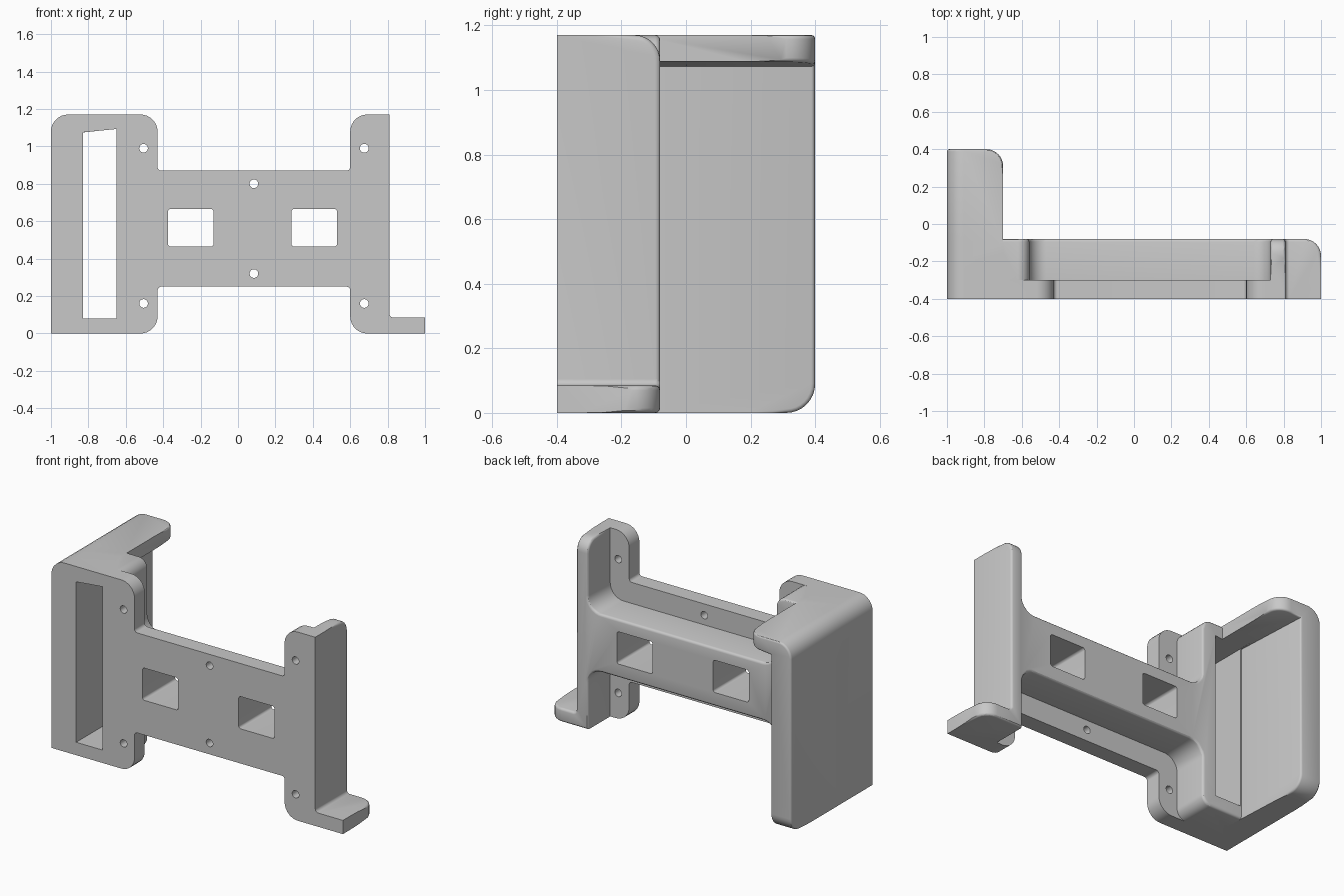
import bpy, bmesh, math
from mathutils import Vector

if "Cube" in bpy.data.objects:
    bpy.data.objects.remove(bpy.data.objects["Cube"])

grey = bpy.data.materials.new("light_grey")
grey.use_nodes = True
grey.diffuse_color = (0.58, 0.58, 0.58, 1)
grey.node_tree.nodes["Principled BSDF"].inputs["Base Color"].default_value = (0.58, 0.58, 0.58, 1)


def rounded(corners, steps=7):
    """Turn counter-clockwise (x, z, radius) corners into a filleted outline."""
    out = []
    n = len(corners)
    for i, (x, z, r) in enumerate(corners):
        p = Vector((x, z))
        if not r:
            out.append(p)
            continue
        a = (Vector(corners[i - 1][:2]) - p).normalized()
        b = (Vector(corners[(i + 1) % n][:2]) - p).normalized()
        half = a.angle(b) / 2
        centre = p + (a + b).normalized() * (r / math.sin(half))
        start = p + a * (r / math.tan(half)) - centre
        end = p + b * (r / math.tan(half)) - centre
        for k in range(steps + 1):
            out.append(centre + start.lerp(end, k / steps).normalized() * r)
    return out


def bevel(bm, edges, size, segments):
    bmesh.ops.bevel(bm, geom=edges, offset=size, segments=segments, profile=0.5,
                    affect='EDGES', clamp_overlap=False)


def slab(name, corners, y0, y1, corner_rounds=(), rim=0, adjust=None):
    """Extrude an x-z outline along y, rounding chosen edges and the back rim."""
    bm = bmesh.new()
    outline = rounded(corners)
    front = [bm.verts.new((p.x, y0, p.y)) for p in outline]
    back = [bm.verts.new((p.x, y1, p.y)) for p in outline]
    bm.faces.new(front)
    bm.faces.new(back[::-1])
    for i in range(len(outline)):
        bm.faces.new((front[i], front[i - 1], back[i - 1], back[i]))
    if adjust:
        for v in bm.verts:
            adjust(v.co)
    bm.normal_update()
    for midpoint, size in corner_rounds:
        edge = min(bm.edges, key=lambda e: ((e.verts[0].co + e.verts[1].co) / 2 - Vector(midpoint)).length)
        bevel(bm, [edge], size, 8)
    if rim:
        bm.normal_update()
        bevel(bm, [e for e in bm.edges if e.calc_face_angle(0) > 0.7
                   and min(v.co.y for v in e.verts) > y0 + 0.001], rim, 3)
    mesh = bpy.data.meshes.new(name)
    bm.to_mesh(mesh)
    bm.free()
    mesh.materials.append(grey)
    obj = bpy.data.objects.new(name, mesh)
    bpy.context.collection.objects.link(obj)
    return obj


def combine(target, other, operation):
    mod = target.modifiers.new(operation, 'BOOLEAN')
    mod.operation = operation
    mod.solver = 'EXACT'
    mod.object = other
    bpy.context.view_layer.objects.active = target
    bpy.ops.object.modifier_apply(modifier=mod.name)
    bpy.data.objects.remove(other)


TOP, FRONT, BACK = 1.17, -0.4, -0.08

# Deep body: side columns, cross beam and foot
bracket = slab("bracket", [
    (-1, 0, 0), (-0.56, 0, 0.06), (-0.56, 0.38, 0.09), (0.73, 0.38, 0.09), (0.73, 0, 0),
    (1, 0, 0), (1, 0.085, 0), (0.81, 0.085, 0.02), (0.81, TOP, 0), (0.73, TOP, 0),
    (0.73, 0.74, 0.09), (-0.56, 0.74, 0.09), (-0.56, TOP, 0.06), (-1, TOP, 0.09)],
    FRONT, BACK,
    [((1, BACK, 0.0425), 0.09), ((0.77, BACK, TOP), 0.08)], rim=0.015)

# Thin front flange with screw ears
flange = slab("flange", [
    (-0.9, 0, 0), (-0.43, 0, 0.09), (-0.43, 0.25, 0.02), (0.6, 0.25, 0.02), (0.6, 0, 0.09),
    (0.78, 0, 0), (0.78, TOP, 0), (0.6, TOP, 0.09), (0.6, 0.87, 0.02), (-0.43, 0.87, 0.02),
    (-0.43, TOP, 0.09), (-0.9, TOP, 0)], FRONT, -0.3)
combine(bracket, flange, 'UNION')


# Side wall with overhanging top lip
def taper(co):
    if co.y < 0 and abs(co.x + 0.86) < 0.001:
        co.x = -0.83


side_wall = slab("side_wall", [
    (-1, 0, 0), (-0.86, 0, 0), (-0.86, 1.073, 0), (-0.7, 1.088, 0), (-0.7, TOP, 0),
    (-1, TOP, 0.09)], -0.2, 0.4,
    [((-0.93, 0.4, 0), 0.09), ((-0.7, 0.4, 1.13), 0.09)], rim=0.012, adjust=taper)
combine(bracket, side_wall, 'UNION')

# Tall slot beside the wall
slot = slab("slot", [(-0.83, 0.08, 0), (-0.65, 0.08, 0), (-0.65, 1.093, 0), (-0.83, 1.075, 0)],
            -0.5, 0)
combine(bracket, slot, 'DIFFERENCE')

# Two windows through the beam
for x in (-0.375, 0.285):
    window = slab("window", [(x, 0.465, 0.015), (x + 0.245, 0.465, 0.015),
                             (x + 0.245, 0.665, 0.015), (x, 0.665, 0.015)], -0.5, 0.1)
    combine(bracket, window, 'DIFFERENCE')

# Screw holes
for x, z in [(x, z) for x in (-0.505, 0.675) for z in (0.16, 0.99)] + [(0.085, 0.32), (0.085, 0.8)]:
    r = 0.023
    hole = slab("hole", [(x - r, z - r, r * 0.99), (x + r, z - r, r * 0.99),
                         (x + r, z + r, r * 0.99), (x - r, z + r, r * 0.99)], -0.5, -0.2)
    combine(bracket, hole, 'DIFFERENCE')

bpy.ops.object.select_all(action='DESELECT')
bracket.select_set(True)
bpy.context.view_layer.objects.active = bracket
bpy.ops.object.shade_smooth_by_angle(angle=math.radians(30))
